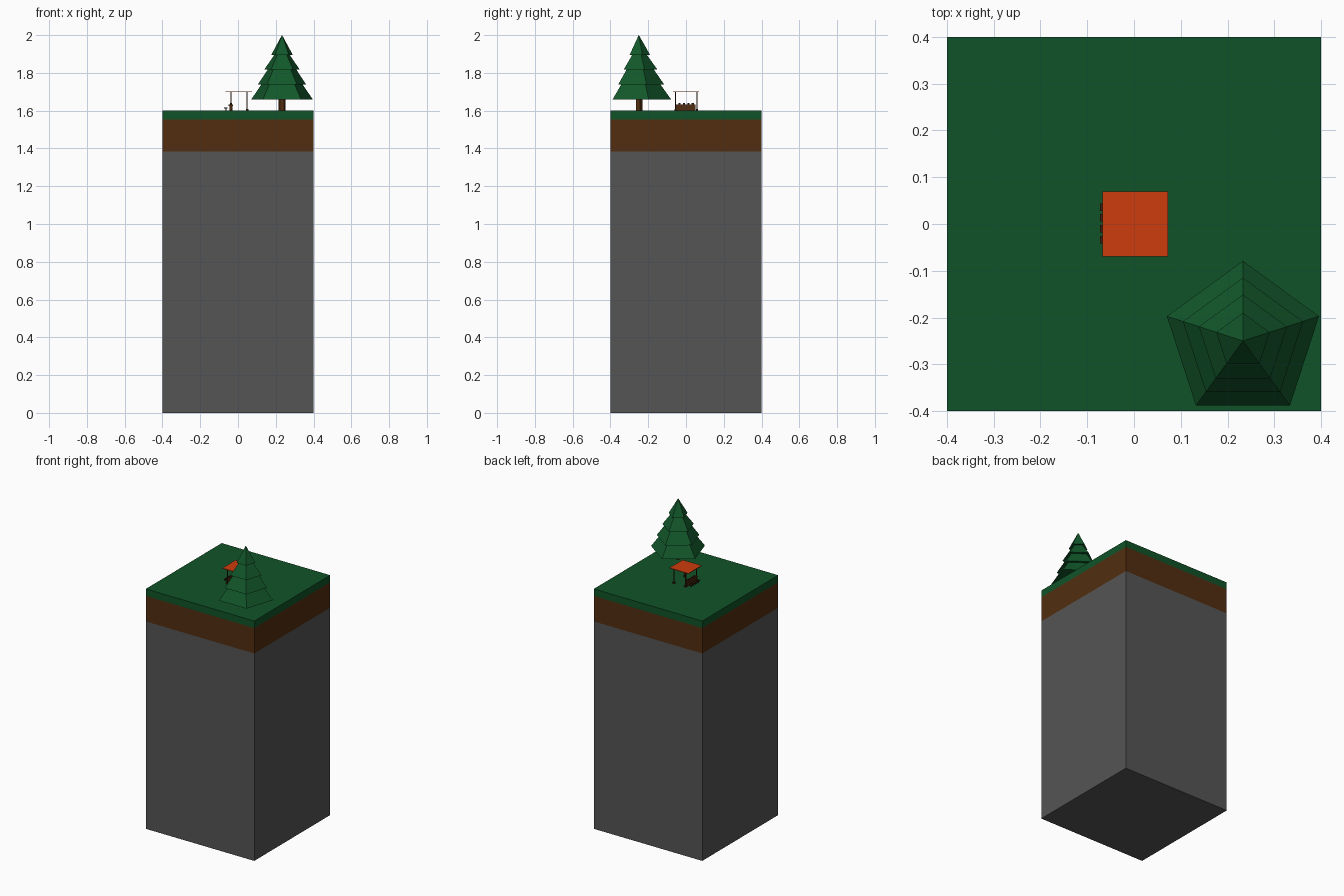
import bpy, math

if "Cube" in bpy.data.objects:
    bpy.data.objects.remove(bpy.data.objects["Cube"])


def material(name, rgb):
    m = bpy.data.materials.new(name)
    m.diffuse_color = (*rgb, 1)
    m.use_nodes = True
    m.node_tree.nodes["Principled BSDF"].inputs["Base Color"].default_value = m.diffuse_color
    return m


STONE = material("stone grey", (0.09, 0.09, 0.09))
EARTH = material("earth brown", (0.085, 0.027, 0.005))
GRASS = material("grass green", (0.005, 0.086, 0.021))
LEAF = material("leaf green", (0.006, 0.095, 0.023))
RED = material("canopy red", (0.61, 0.045, 0.004))
DARK = material("dark wood", (0.04, 0.014, 0.004))


def make(name, verts, faces, mat):
    me = bpy.data.meshes.new(name)
    me.from_pydata(verts, [], faces)
    me.materials.append(mat)
    ob = bpy.data.objects.new(name, me)
    bpy.context.collection.objects.link(ob)
    return ob


def box(name, x, y, z, mat):
    v = [(a, b, c) for a in x for b in y for c in z]
    f = [(0, 1, 3, 2), (4, 6, 7, 5), (0, 4, 5, 1),
         (2, 3, 7, 6), (0, 2, 6, 4), (1, 5, 7, 3)]
    return make(name, v, f, mat)


def frustum(name, cx, cy, z0, z1, r0, r1, n, mat):
    v = []
    for z, r in ((z0, r0), (z1, r1)):
        for i in range(n):
            a = math.pi / 2 + 2 * math.pi * i / n
            v.append((cx + r * math.cos(a), cy + r * math.sin(a), z))
    f = [(i, (i + 1) % n, n + (i + 1) % n, n + i) for i in range(n)]
    f += [tuple(reversed(range(n))), tuple(range(n, 2 * n))]
    return make(name, v, f, mat)


# Ground column: stone, earth and grass layers
S = (-0.4, 0.4)
box("stone_base", S, S, (0, 1.383), STONE)
box("earth_layer", S, S, (1.383, 1.553), EARTH)
box("grass_layer", S, S, (1.553, 1.6), GRASS)

# Five-sided pine tree with four tiers
TX, TY = 0.233, -0.25
frustum("tree_trunk", TX, TY, 1.6, 1.665, 0.019, 0.019, 5, EARTH)
tiers = [(1.66, 1.738, 0.171, 0.115), (1.738, 1.817, 0.135, 0.08),
         (1.817, 1.895, 0.099, 0.043), (1.895, 2.0, 0.06, 0.0005)]
for i, (z0, z1, r0, r1) in enumerate(tiers):
    frustum(f"tree_tier_{i + 1}", TX, TY, z0, z1, r0, r1, 5, LEAF)

# Canopy on four poles with small feet
box("canopy_roof", (-0.067, 0.073), (-0.07, 0.07), (1.698, 1.702), RED)
for x in (-0.038, 0.048):
    for y in (-0.056, 0.058):
        box("canopy_pole", (x - 0.003, x + 0.003), (y - 0.003, y + 0.003),
            (1.6, 1.698), DARK)
        box("pole_foot", (x - 0.006, x + 0.008), (y - 0.005, y + 0.005),
            (1.6, 1.61), DARK)

# Counter, with stools and small items in a row
box("counter", (-0.045, -0.03), (-0.054, 0.05), (1.6, 1.626), EARTH)
box("counter_top", (-0.05, -0.026), (-0.054, 0.05), (1.626, 1.632), EARTH)
for y in (-0.034, -0.01, 0.013, 0.036):
    box("counter_item", (-0.043, -0.033), (y - 0.006, y + 0.006),
        (1.632, 1.64), DARK)
    box("stool_seat", (-0.073, -0.056), (y - 0.008, y + 0.008),
        (1.612, 1.618), DARK)
    box("stool_leg", (-0.067, -0.062), (y - 0.003, y + 0.003),
        (1.6, 1.612), DARK)
